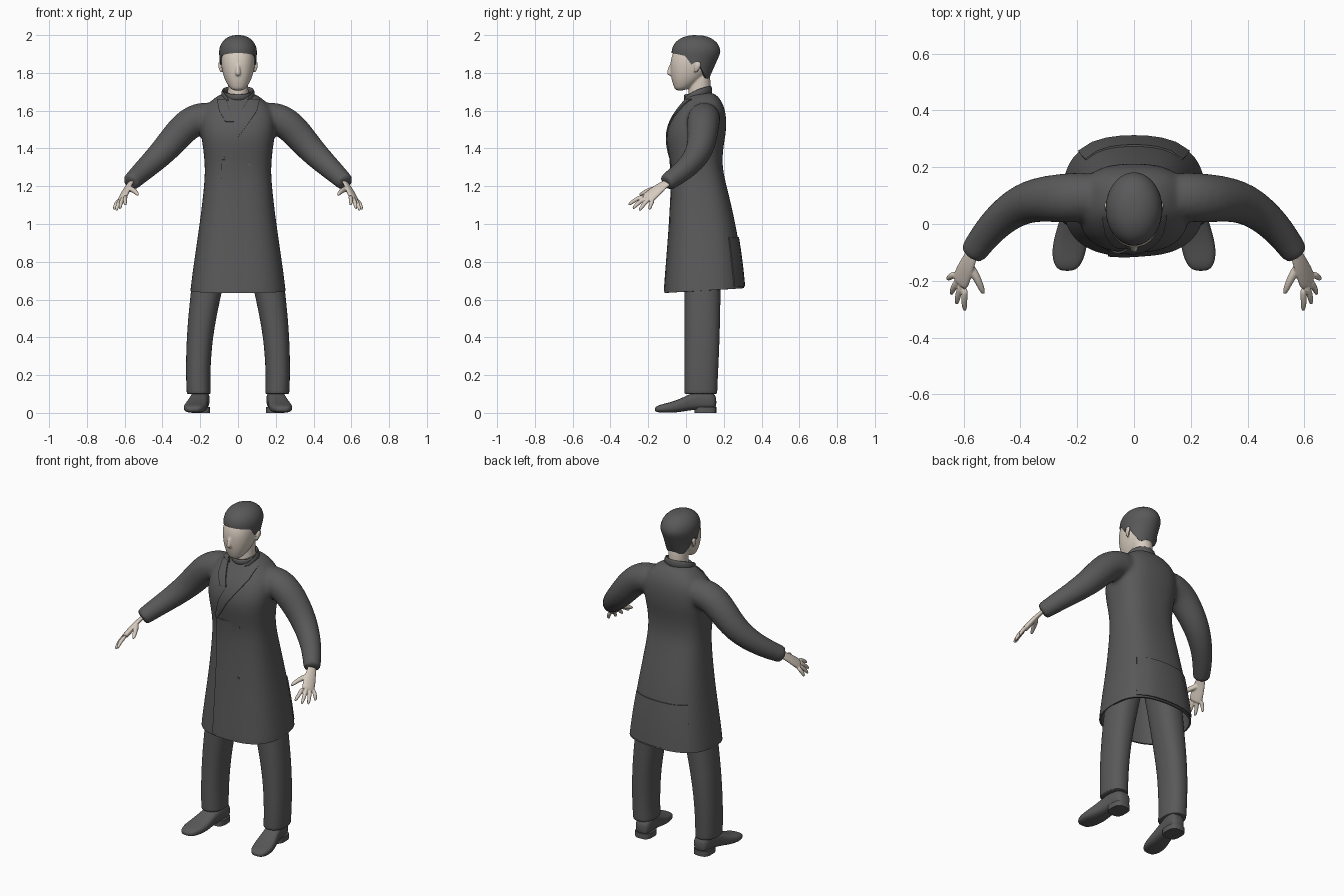
import bpy, bmesh, math
from mathutils import Vector
from mathutils.bvhtree import BVHTree

if "Cube" in bpy.data.objects:
    bpy.data.objects.remove(bpy.data.objects["Cube"], do_unlink=True)


def material(name, colour):
    m = bpy.data.materials.new(name)
    m.use_nodes = True
    m.diffuse_color = (*colour, 1)
    m.node_tree.nodes["Principled BSDF"].inputs["Base Color"].default_value = (*colour, 1)
    return m


CLOTH = material("charcoal", (0.1, 0.1, 0.103))
SKIN = material("pale skin", (0.68, 0.6, 0.52))


def oval(cx, cy, z, hx, hy, power=2.0, n=20):
    """Horizontal superellipse ring."""
    pts = []
    for i in range(n):
        a = math.tau * i / n
        c, s = math.cos(a), math.sin(a)
        pts.append(Vector((cx + hx * math.copysign(abs(c) ** (2 / power), c),
                           cy + hy * math.copysign(abs(s) ** (2 / power), s), z)))
    return pts


def stack(rows, power=2.0):
    """Rings from rows of z, half width, front y, back y."""
    return [oval(0, (f + b) / 2, z, hx, (b - f) / 2, power) for z, hx, f, b in rows]


def tube(path, radii, wide=(0, 0, 1), flat=1.0, n=12):
    """Rings along a path; wide is the long axis of the section."""
    path = [Vector(p) for p in path]
    rings = []
    for i, p in enumerate(path):
        t = (path[min(i + 1, len(path) - 1)] - path[max(i - 1, 0)]).normalized()
        side = Vector(wide)
        side = (side - t * side.dot(t)).normalized()
        up = t.cross(side)
        rings.append([p + radii[i] * (side * math.cos(a) + up * flat * math.sin(a))
                      for a in (math.tau * k / n for k in range(n))])
    return rings


def flip(rings, s):
    return [[Vector((p.x * s, p.y, p.z)) for p in r] for r in rings]


def finish(ob):
    bpy.ops.object.select_all(action='DESELECT')
    ob.select_set(True)
    bpy.context.view_layer.objects.active = ob
    for m in list(ob.modifiers):
        bpy.ops.object.modifier_apply(modifier=m.name)
    bpy.ops.object.shade_smooth_by_angle(angle=math.radians(40))


def new_object(name, bm, mat):
    bmesh.ops.recalc_face_normals(bm, faces=bm.faces)
    me = bpy.data.meshes.new(name)
    bm.to_mesh(me)
    bm.free()
    me.materials.append(mat)
    ob = bpy.data.objects.new(name, me)
    bpy.context.collection.objects.link(ob)
    return ob


def loft(name, parts, mat, voxel=0, smooth=0, subdiv=2):
    """Skin every list of rings; fuse them when a voxel size is given."""
    bm = bmesh.new()
    for rings in parts:
        vs = [[bm.verts.new(p) for p in r] for r in rings]
        n = len(vs[0])
        for a, b in zip(vs, vs[1:]):
            for i in range(n):
                bm.faces.new((a[i], a[(i + 1) % n], b[(i + 1) % n], b[i]))
        bm.faces.new(vs[0])
        bm.faces.new(vs[-1])
    ob = new_object(name, bm, mat)
    if subdiv:
        ob.modifiers.new("round", 'SUBSURF').levels = subdiv
    if voxel:
        r = ob.modifiers.new("fuse", 'REMESH')
        r.mode, r.voxel_size = 'VOXEL', voxel
        s = ob.modifiers.new("soften", 'SMOOTH')
        s.factor, s.iterations = 0.5, smooth
    finish(ob)
    return ob


# Coat: body and sleeves fused, cut open at a slanted hem
body = stack([(.56, .264, -.123, .318), (.64, .257, -.119, .312), (.8, .236, -.106, .297),
              (1.0, .205, -.09, .266), (1.2, .181, -.08, .217), (1.3, .176, -.08, .192),
              (1.4, .186, -.1, .197), (1.48, .2, -.107, .214), (1.56, .2, -.08, .216),
              (1.62, .18, -.035, .205), (1.665, .13, 0, .18), (1.7, .075, .025, .148)], 2.6)
sleeve = tube([(.1, .1, 1.56), (.19, .095, 1.565), (.275, .09, 1.53), (.39, .083, 1.385),
               (.5, -.005, 1.285), (.565, -.098, 1.223), (.572, -.108, 1.216)],
              [.08, .092, .09, .076, .06, .05, .049], (0, 1, 0))
coat = loft("coat", [body, sleeve, flip(sleeve, -1)], CLOTH, 0.012, 6)
bm = bmesh.new()
bm.from_mesh(coat.data)
bmesh.ops.bisect_plane(bm, geom=bm.verts[:] + bm.edges[:] + bm.faces[:],
                       plane_co=(0, 0, .642), plane_no=(0, -.06, 1), clear_inner=True)
tree = BVHTree.FromBMesh(bm)
bm.to_mesh(coat.data)
bm.free()
shell = coat.modifiers.new("cloth", 'SOLIDIFY')
shell.thickness, shell.offset = 0.01, -1
finish(coat)


def on_coat(x, z, front):
    hit = tree.ray_cast(Vector((x, -front, z)), Vector((0, front, 0)))[0]
    return hit or tree.find_nearest(Vector((x, -front * .1, z)))[0]


def drape(name, rows, front=1, lift=(.003, .003), cols=8, steps=5):
    """Thin cloth plate laid on the coat, from rows of z, x start, x end."""
    bm = bmesh.new()
    fine = []
    for a, b in zip(rows, rows[1:]):
        fine += [[p + (q - p) * k / steps for p, q in zip(a, b)] for k in range(steps)]
    grid = []
    for z, x0, x1 in fine + [rows[-1]]:
        line = []
        for c in range(cols + 1):
            t = c / cols
            p = on_coat(x0 + (x1 - x0) * t, z, front)
            up = lift[0] + (lift[1] - lift[0]) * t
            line.append(bm.verts.new(p - Vector((0, front * up, 0))))
        grid.append(line)
    for a, b in zip(grid, grid[1:]):
        for i in range(cols):
            bm.faces.new((a[i], a[i + 1], b[i + 1], b[i]))
    ob = new_object(name, bm, CLOTH)
    m = ob.modifiers.new("cloth", 'SOLIDIFY')
    m.thickness, m.offset = 0.008, 0
    finish(ob)


drape("right_lapel", [(1.66, -.11, -.065), (1.6, -.1, -.045), (1.54, -.065, -.02)])
drape("left_lapel", [(1.66, .055, .115), (1.6, .018, .1), (1.54, -.02, .06),
                     (1.46, -.06, 0), (1.38, -.085, -.05), (1.34, -.092, -.084)])
drape("front_flap", [(.642, -.092, .1), (1.0, -.09, .1), (1.34, -.09, .06)], 1, (.003, -.008))
drape("back_vent_panel", [(.67, -.195, .195), (.8, -.185, .185), (.93, -.17, .17)], -1)

# Collar around the neck and the shirt band inside it
side = [(.05, -.012, 1.652), (.085, .035, 1.683), (.08, .1, 1.705)]
collar = side + [(0, .147, 1.712)] + [(-x, y, z) for x, y, z in reversed(side)]
loft("collar", [tube(collar, [.012, .02, .022, .022, .022, .02, .012], flat=.4)], CLOTH)
band = [(.066 * math.cos(a), .07 + .075 * math.sin(a), 1.683 + .012 * math.sin(a))
        for a in (math.pi * k / 10 for k in range(-11, 2))]
loft("shirt_band", [tube(band, [.016] * len(band), flat=.5)], CLOTH)

# Buttons
for i, z in enumerate((1.315, 1.01)):
    p = on_coat(.06, z, 1)
    bpy.ops.mesh.primitive_cylinder_add(vertices=16, radius=.008, depth=.008, location=p,
                                        rotation=(math.pi / 2, 0, 0))
    button = bpy.context.object
    button.name = f"button_{i + 1}"
    button.data.materials.append(CLOTH)

# Head with neck, nose and ears
skull = stack([(1.705, .03, -.055, -.01), (1.73, .052, -.067, .04), (1.77, .074, -.079, .095),
               (1.82, .088, -.085, .13), (1.88, .093, -.083, .15), (1.94, .08, -.055, .14),
               (1.975, .045, 0, .1)], 2.2)
neck = stack([(1.64, .06, .01, .135), (1.7, .055, .012, .132), (1.74, .055, .015, .132),
              (1.82, .055, .03, .125)])
nose = tube([(0, -.078, 1.85), (0, -.085, 1.82), (0, -.09, 1.797), (0, -.08, 1.787)],
            [.008, .011, .015, .01], (1, 0, 0))
ear = tube([(.088, .05, 1.8), (.095, .055, 1.82), (.098, .064, 1.84), (.096, .066, 1.862)],
           [.008, .014, .02, .013], (0, 1, 0), .45)
loft("head", [skull, neck, nose, ear, flip(ear, -1)], SKIN, 0.005, 3)

# Hair cap with a hairline that drops at the sideburns and nape
HAIRLINE = [(-1, 1.905), (-.45, 1.89), (-.2, 1.843), (.05, 1.865), (.3, 1.81), (.6, 1.77), (1, 1.765)]


def hairline(s):
    for (a, za), (b, zb) in zip(HAIRLINE, HAIRLINE[1:]):
        if s <= b:
            return za + (zb - za) * (s - a) / (b - a)
    return HAIRLINE[-1][1]


def hair_point(a, v):
    s = math.sin(a)
    low = hairline(s)
    z = 2.0 - (2.0 - low) * (1 - math.cos(v * math.pi / 2))
    if z > 1.905:
        r = max(0, 1 - ((z - 1.905) / .095) ** 2.2) ** (1 / 2.2)
    else:
        r = 1 - (.04 + .15 * max(0, s)) * (1.905 - z) / .055
    return Vector((.1 * r * math.cos(a), .053 + .129 * r * s, z))


angles = [math.tau * k / 64 for k in range(64)]
hair = [[hair_point(a, v / 16) for a in angles] for v in range(1, 17)]
hair.append([Vector((p.x * .8, .053 + (p.y - .053) * .8, p.z + .004)) for p in hair[-1]])
loft("hair", [hair], CLOTH, subdiv=0)

# Limbs, mirrored
palm_axis = Vector((.505, .81, -.3))
knuckles = Vector((.61, -.2, 1.139))
palm = tube([(.562, -.085, 1.226), (.574, -.112, 1.212), (.59, -.15, 1.183), (.61, -.198, 1.14),
             (.613, -.21, 1.13)], [.026, .027, .036, .041, .036], palm_axis, .42)
tips = [(.595, -.308, 1.098), (.625, -.285, 1.078), (.645, -.25, 1.068), (.657, -.195, 1.073)]
hand = [palm]
for i, tip in enumerate(tips):
    root = knuckles + palm_axis * (i - 1.5) * .021
    bend = root.lerp(Vector(tip), .55) + Vector((.005, 0, .007))
    hand.append(tube([root, bend, tip], [.0125, .0115, .008], palm_axis))
hand.append(tube([(.582, -.14, 1.19), (.548, -.2, 1.178), (.528, -.25, 1.152)],
                 [.018, .014, .009], (0, 0, 1)))

leg = [oval(cx, cy, z, hx, hy, 2.3) for z, cx, hx, cy, hy in (
    (.098, .208, .064, .078, .088), (.104, .208, .064, .078, .088), (.2, .212, .065, .08, .09),
    (.4, .205, .069, .086, .094), (.62, .172, .082, .086, .097), (.8, .14, .09, .09, .1),
    (.98, .1, .1, .09, .1))]


def shoe_ring(y, cx, hw, low, top):
    flat = oval(cx, (low + top) / 2, 0, hw, (top - low) / 2, 2.8)
    return [Vector((p.x, y, p.y)) for p in flat]


shoe = [shoe_ring(*row) for row in (
    (-.166, .236, .025, .008, .028), (-.145, .234, .048, .002, .042), (-.1, .23, .061, 0, .052),
    (-.04, .22, .06, .002, .07), (.02, .21, .05, .014, .1), (.08, .2, .048, .018, .125),
    (.13, .196, .048, .018, .12), (.162, .194, .034, .022, .09))]
heel = [oval(.197, .103, z, .05, .058, 3) for z in (0, .002, .028, .032)]

for s, word in ((1, "left"), (-1, "right")):
    loft(word + "_hand", [flip(r, s) for r in hand], SKIN, 0.004, 1)
    loft(word + "_trouser_leg", [flip(leg, s)], CLOTH)
    loft(word + "_shoe", [flip(shoe, s)], CLOTH)
    loft(word + "_shoe_heel", [flip(heel, s)], CLOTH, subdiv=0)
